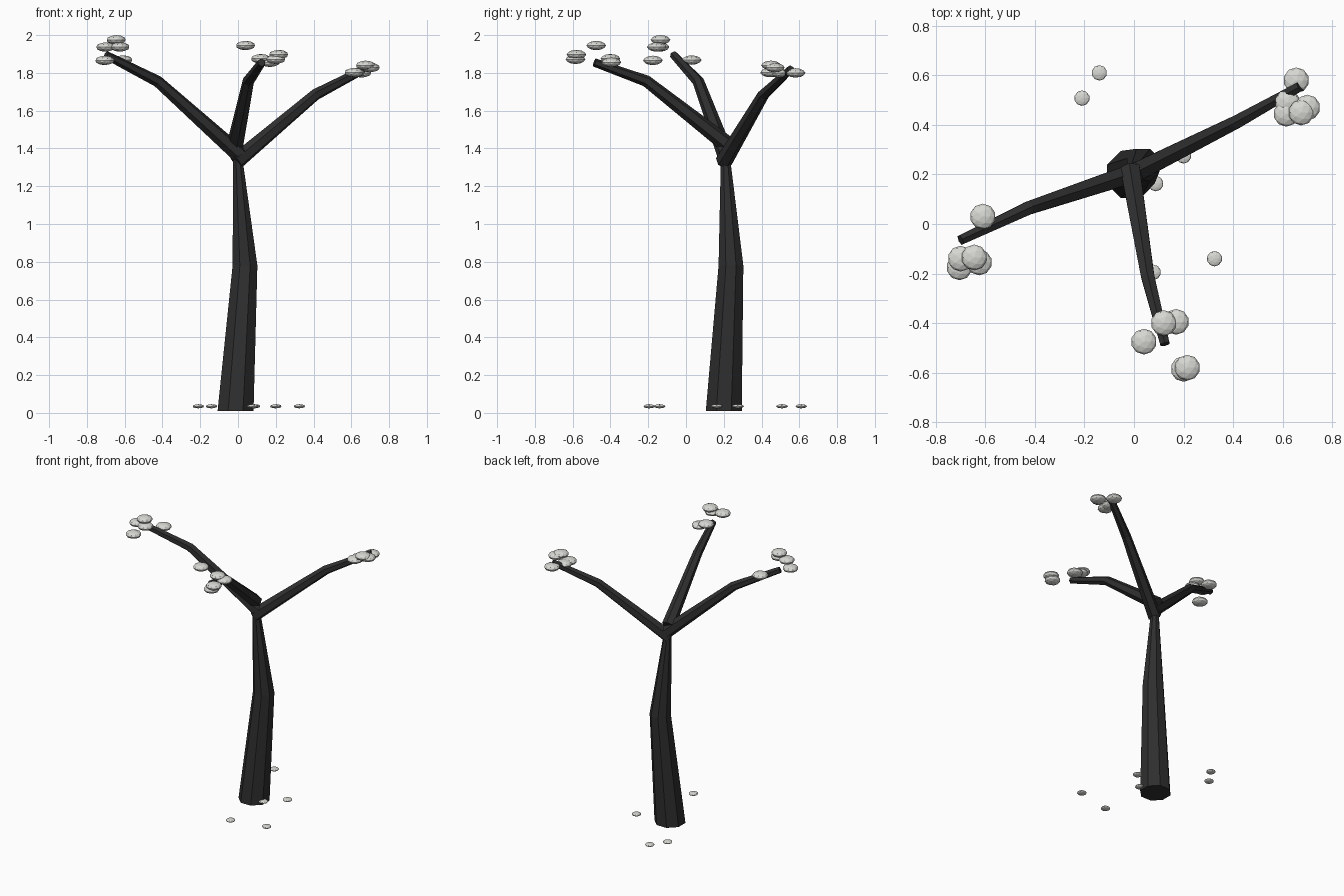
import bpy
import bmesh
import math
from mathutils import Vector

cube = bpy.data.objects.get("Cube")
if cube:
    bpy.data.objects.remove(cube, do_unlink=True)


def make_material(name, colour):
    mat = bpy.data.materials.new(name)
    mat.use_nodes = True
    mat.diffuse_color = colour
    bsdf = mat.node_tree.nodes["Principled BSDF"]
    bsdf.inputs["Base Color"].default_value = colour
    bsdf.inputs["Roughness"].default_value = 0.9
    return mat


bark = make_material("dark bark", (0.028, 0.028, 0.028, 1))
petal = make_material("pale blossom", (0.68, 0.68, 0.65, 1))


def limb(name, points, radii, sides, level=False):
    """Tapered faceted tube along a path, with closed ends."""
    points = [Vector(p) for p in points]
    bm = bmesh.new()
    rings = []
    for i, (centre, radius) in enumerate(zip(points, radii)):
        ahead = points[min(i + 1, len(points) - 1)]
        behind = points[max(i - 1, 0)]
        axis = Vector((0, 0, 1)) if level else (ahead - behind).normalized()
        side = axis.cross(Vector((0, 1, 0)) if level else Vector((0, 0, 1))).normalized()
        up = side.cross(axis)
        ring = []
        for k in range(sides):
            a = math.tau * (k + 0.5) / sides
            ring.append(bm.verts.new(centre + radius * (side * math.cos(a) + up * math.sin(a))))
        rings.append(ring)
    for low, high in zip(rings, rings[1:]):
        for k in range(sides):
            n = (k + 1) % sides
            bm.faces.new((low[k], low[n], high[n], high[k]))
    bm.faces.new(rings[0])
    bm.faces.new(rings[-1])
    bmesh.ops.recalc_face_normals(bm, faces=bm.faces)
    mesh = bpy.data.meshes.new(name)
    bm.to_mesh(mesh)
    bm.free()
    mesh.materials.append(bark)
    obj = bpy.data.objects.new(name, mesh)
    bpy.context.collection.objects.link(obj)
    return obj


def blossoms(name, centres, radius, half_height):
    """Flattened faceted balls."""
    for i, centre in enumerate(centres):
        bpy.ops.mesh.primitive_ico_sphere_add(subdivisions=2, radius=1, location=centre)
        obj = bpy.context.object
        obj.name = f"{name}_{i + 1}"
        obj.scale = (radius, radius, half_height)
        obj.data.materials.append(petal)


# Trunk
limb("trunk",
     [(-0.013, 0.2, 0.01), (0.037, 0.238, 0.78), (0, 0.21, 1.33), (0, 0.21, 1.39)],
     [0.103, 0.071, 0.028, 0.03], 8, level=True)

# Three forked branches
thickness = [0.045, 0.031, 0.022]
limb("left_branch",
     [(-0.01, 0.2, 1.33), (0.41, 0.41, 1.685), (0.67, 0.555, 1.82)], thickness, 6)
limb("right_branch",
     [(0.01, 0.21, 1.365), (-0.425, 0.065, 1.755), (-0.7, -0.065, 1.895)], thickness, 6)
limb("front_branch",
     [(-0.015, 0.22, 1.42), (0.055, -0.21, 1.757), (0.125, -0.485, 1.855)], thickness, 6)

# Blossom clusters at the branch tips
blossoms("left_blossom",
         [(0.655, 0.58, 1.8), (0.62, 0.49, 1.8), (0.7, 0.47, 1.828),
          (0.615, 0.445, 1.802), (0.675, 0.45, 1.84)], 0.052, 0.025)
blossoms("right_blossom",
         [(-0.645, -0.135, 1.975), (-0.7, -0.14, 1.937), (-0.625, -0.155, 1.937),
          (-0.705, -0.175, 1.866), (-0.61, 0.03, 1.868)], 0.052, 0.025)
blossoms("front_blossom",
         [(0.04, -0.475, 1.945), (0.12, -0.4, 1.875), (0.17, -0.395, 1.856),
          (0.215, -0.58, 1.897), (0.2, -0.585, 1.872)], 0.052, 0.025)

# Fallen petals around the base
blossoms("fallen_petal",
         [(x, y, 0.035) for x, y in ((-0.14, 0.61), (-0.21, 0.508), (0.325, -0.14),
                                     (0.088, 0.163), (0.078, -0.195), (0.2, 0.275))],
         0.031, 0.011)
